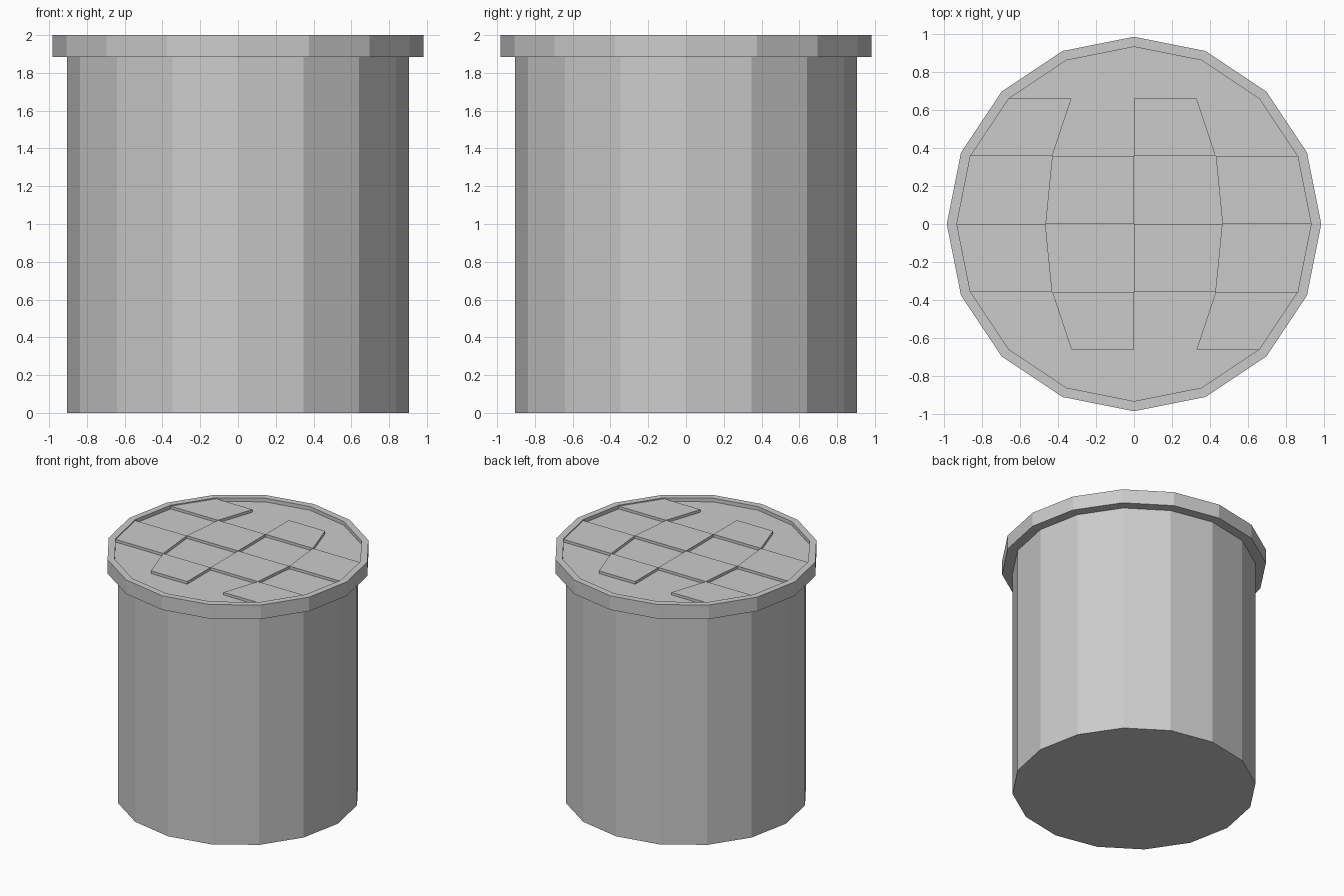
import bpy, bmesh, math

if "Cube" in bpy.data.objects:
    bpy.data.objects.remove(bpy.data.objects["Cube"])

SIDES = 16
R_BODY, R_LID, R_INNER = 0.905, 0.983, 0.93
Z_LEDGE, Z_TOP, Z_TILE, Z_FLOOR = 1.885, 2.0, 1.992, 1.97


def finish(name, bm):
    bmesh.ops.recalc_face_normals(bm, faces=bm.faces)
    mesh = bpy.data.meshes.new(name)
    bm.to_mesh(mesh)
    bm.free()
    obj = bpy.data.objects.new(name, mesh)
    bpy.context.collection.objects.link(obj)
    return obj


# Canister and lid: one faceted profile turned around z, closed at both ends
def lathe(name, profile):
    bm = bmesh.new()
    rings = []
    for r, z in profile:
        rings.append([bm.verts.new((r * math.cos(2 * math.pi * i / SIDES),
                                    r * math.sin(2 * math.pi * i / SIDES), z))
                      for i in range(SIDES)])
    for a, b in zip(rings, rings[1:]):
        for i in range(SIDES):
            j = (i + 1) % SIDES
            bm.faces.new((a[i], a[j], b[j], b[i]))
    bm.faces.new(rings[0])
    bm.faces.new(rings[-1])
    return finish(name, bm)


lathe("canister_with_lid", [(R_BODY, 0), (R_BODY, Z_LEDGE), (R_LID, Z_LEDGE),
                            (R_LID, Z_TOP), (R_INNER, Z_TOP), (R_INNER, Z_FLOOR)])


# Raised tiles: every other cell of a 4 x 4 grid that bends to the round rim
def grid_point(col, row):
    a = row * math.pi / 8
    return (col / 2 * R_INNER * math.cos(a), R_INNER * math.sin(a))


bm = bmesh.new()
for row in range(-2, 2):
    for col in range(-2, 2):
        if (row + col) % 2 == 0:
            continue
        corners = [grid_point(col, row), grid_point(col + 1, row),
                   grid_point(col + 1, row + 1), grid_point(col, row + 1)]
        low = [bm.verts.new((x, y, Z_FLOOR)) for x, y in corners]
        high = [bm.verts.new((x, y, Z_TILE)) for x, y in corners]
        bm.faces.new(high)
        bm.faces.new(low[::-1])
        for i in range(4):
            j = (i + 1) % 4
            bm.faces.new((low[i], low[j], high[j], high[i]))
finish("lid_tiles", bm)
